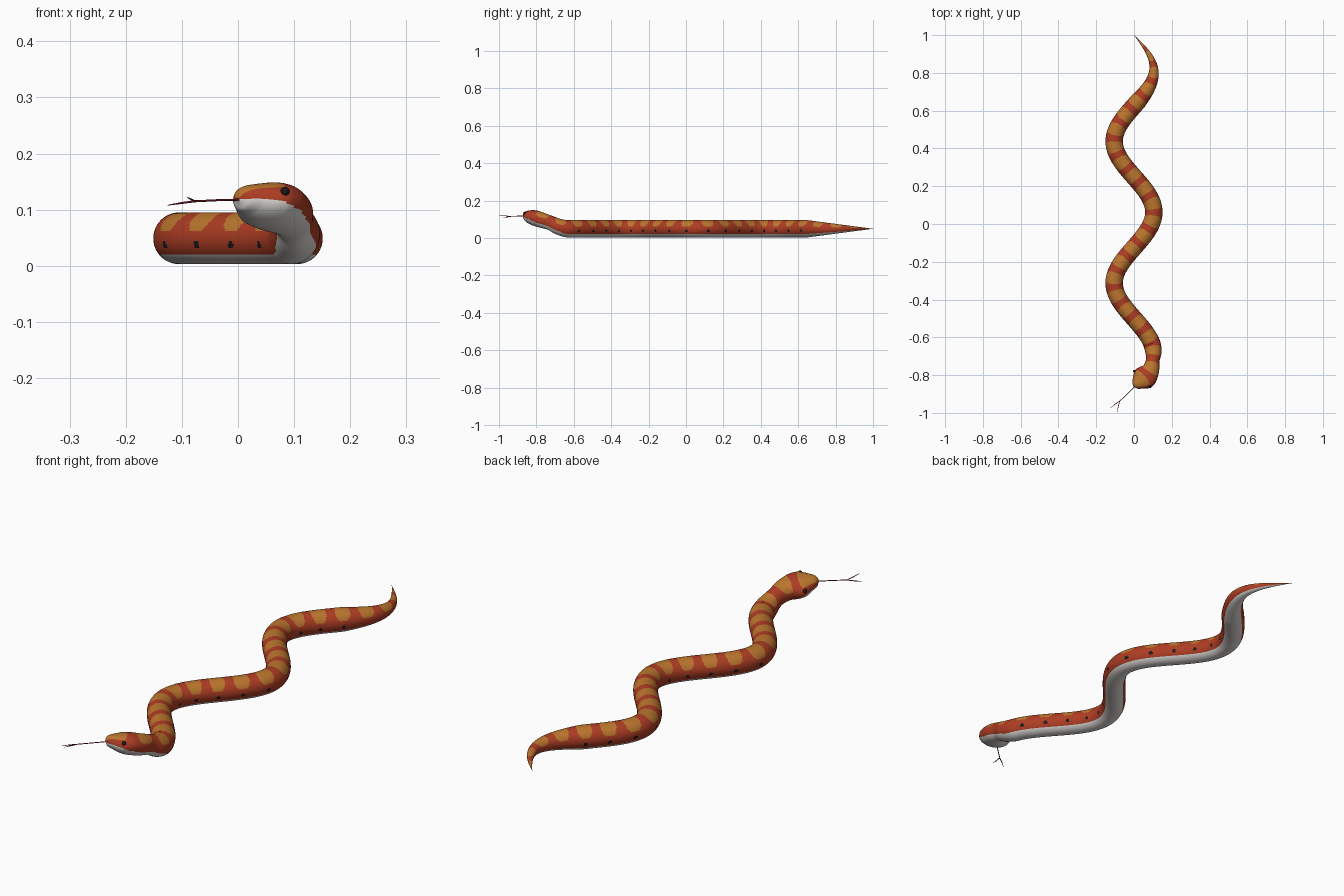
import bpy, bmesh, math
from mathutils import Vector

if "Cube" in bpy.data.objects:
    bpy.data.objects.remove(bpy.data.objects["Cube"])


def material(name, rgb):
    m = bpy.data.materials.new(name)
    m.diffuse_color = (*rgb, 1)
    m.use_nodes = True
    m.node_tree.nodes["Principled BSDF"].inputs["Base Color"].default_value = m.diffuse_color
    return m


RED = material("rust red", (0.42, 0.046, 0.017))
AMBER = material("amber", (0.50, 0.18, 0.027))
BELLY = material("belly grey white", (0.72, 0.70, 0.67))
DARK = material("near black", (0.012, 0.01, 0.01))
TONGUE = material("dark crimson", (0.25, 0.015, 0.03))

SEG = 64          # sides around the body
R = 0.046         # body radius
SADDLES = 24      # saddles from tail tip to snout


def catmull(p0, p1, p2, p3, t):
    return [0.5 * (2 * b + (c - a) * t + (2 * a - 5 * b + 4 * c - d) * t * t
                   + (3 * b - a - 3 * c + d) * t ** 3)
            for a, b, c, d in zip(p0, p1, p2, p3)]


# Spine stations: x, y, z, half width, half height, roll
def body_station(y):
    r = max(0.0008, R * min(1.0, (1 - y) / 0.35))
    return (0.105 * math.sin(2 * math.pi * (1 - y) / 0.75), y, 0.049, r, r, 0)


Y_END = -0.635
COUNT = 500
stations = [body_station(1 + (Y_END - 1) * i / COUNT) for i in range(COUNT + 1)]

# Neck and head control stations, smoothed into the spine
ctrl = [body_station(-0.595), stations[-1],
        (0.103, -0.68, 0.060, 0.043, 0.043, 0),
        (0.099, -0.722, 0.079, 0.036, 0.039, 0.05),
        (0.089, -0.768, 0.094, 0.046, 0.041, 0.15),
        (0.068, -0.800, 0.104, 0.061, 0.042, 0.2),
        (0.045, -0.822, 0.110, 0.062, 0.038, 0.2),
        (0.021, -0.843, 0.117, 0.039, 0.028, 0.2),
        (0.006, -0.857, 0.119, 0.021, 0.019, 0.2),
        (0.000, -0.863, 0.119, 0.003, 0.003, 0.2),
        (-0.002, -0.865, 0.119, 0.001, 0.001, 0.2)]
for k in range(1, len(ctrl) - 2):
    n = 14 if k < 7 else 7
    for i in range(1, n + 1):
        stations.append(catmull(*ctrl[k - 1:k + 3], i / n))

pos = [Vector(s[:3]) for s in stations]
arc = [0.0]
for a, b in zip(pos, pos[1:]):
    arc.append(arc[-1] + (b - a).length)
total = arc[-1]
PERIOD = total / SADDLES


def frame(i):
    t = (pos[min(i + 1, len(pos) - 1)] - pos[max(i - 1, 0)]).normalized()
    side = t.cross(Vector((0, 0, 1))).normalized()
    up = side.cross(t)
    c, s = math.cos(stations[i][5]), math.sin(stations[i][5])
    return side * c - up * s, up * c + side * s


def skin(i, angle):
    side, up = frame(i)
    w, h = max(stations[i][3], 0.0008), max(stations[i][4], 0.0008)
    return pos[i] + side * (w * math.cos(angle)) + up * (h * math.sin(angle))


# Colour rule: belly below, saddles above, small dark flank blotches
def colour(s, y, angle):
    v = math.sin(angle)
    to_snout = total - s
    neck = min(1, max(0, (-0.66 - y) / 0.06))
    head = min(1, max(0, (0.12 - to_snout) / 0.06))
    if v < -0.6 + 0.08 * neck + 0.28 * head:
        return 2
    theta = math.acos(max(-1, min(1, v)))
    if to_snout < 0.05:
        return 1 if theta < 1.0 else 0
    d = abs(s / PERIOD % 1 - 0.5)
    limit = 1.32 - 0.3 * head
    if (d / 0.32) ** 3 + (theta / limit) ** 3 < 1:
        return 1
    if (d / 0.09) ** 2 + ((v + 0.26) / 0.14) ** 2 < 1 and y < 0.7 and neck == 0:
        return 3
    return 0


# Body, neck and head in one skin
bm = bmesh.new()
rings = [[bm.verts.new(skin(i, 2 * math.pi * j / SEG)) for j in range(SEG)]
         for i in range(len(pos))]
for i in range(len(rings) - 1):
    for j in range(SEG):
        k = (j + 1) % SEG
        f = bm.faces.new((rings[i][j], rings[i][k], rings[i + 1][k], rings[i + 1][j]))
        f.material_index = colour((arc[i] + arc[i + 1]) / 2, pos[i].y,
                                  2 * math.pi * (j + 0.5) / SEG)
        f.smooth = True
bm.faces.new(rings[0])
bm.faces.new(rings[-1])
bmesh.ops.recalc_face_normals(bm, faces=bm.faces)
mesh = bpy.data.meshes.new("snake_body")
bm.to_mesh(mesh)
bm.free()
for m in (RED, AMBER, BELLY, DARK):
    mesh.materials.append(m)
bpy.context.collection.objects.link(bpy.data.objects.new("snake_body", mesh))

# Eyes on both sides of the head
eye_ring = min(range(len(pos)), key=lambda i: abs(total - arc[i] - 0.06))
for name, angle in (("eye_left", 0.3), ("eye_right", math.pi - 0.3)):
    bpy.ops.mesh.primitive_uv_sphere_add(segments=20, ring_count=12, radius=0.008,
                                         location=skin(eye_ring, angle))
    eye = bpy.context.object
    eye.name = name
    eye.data.materials.append(DARK)
    bpy.ops.object.shade_smooth()

# Forked tongue: one stem and two tips
fork = (-0.076, -0.938, 0.115)
curve = bpy.data.curves.new("forked_tongue", 'CURVE')
curve.dimensions = '3D'
curve.bevel_depth = 0.0018
curve.bevel_resolution = 2
curve.use_fill_caps = True
for path in (((0.01, -0.855, 0.118), (-0.035, -0.9, 0.117), fork),
             (fork, (-0.1, -0.954, 0.112), (-0.125, -0.974, 0.108)),
             (fork, (-0.083, -0.965, 0.118), (-0.09, -0.998, 0.122))):
    sp = curve.splines.new('POLY')
    sp.points.add(len(path) - 1)
    for p, co in zip(sp.points, path):
        p.co = (*co, 1)
        p.radius = 1.0
    if path[0] == fork:
        sp.points[-1].radius = 0.35
curve.materials.append(TONGUE)
bpy.context.collection.objects.link(bpy.data.objects.new("forked_tongue", curve))
